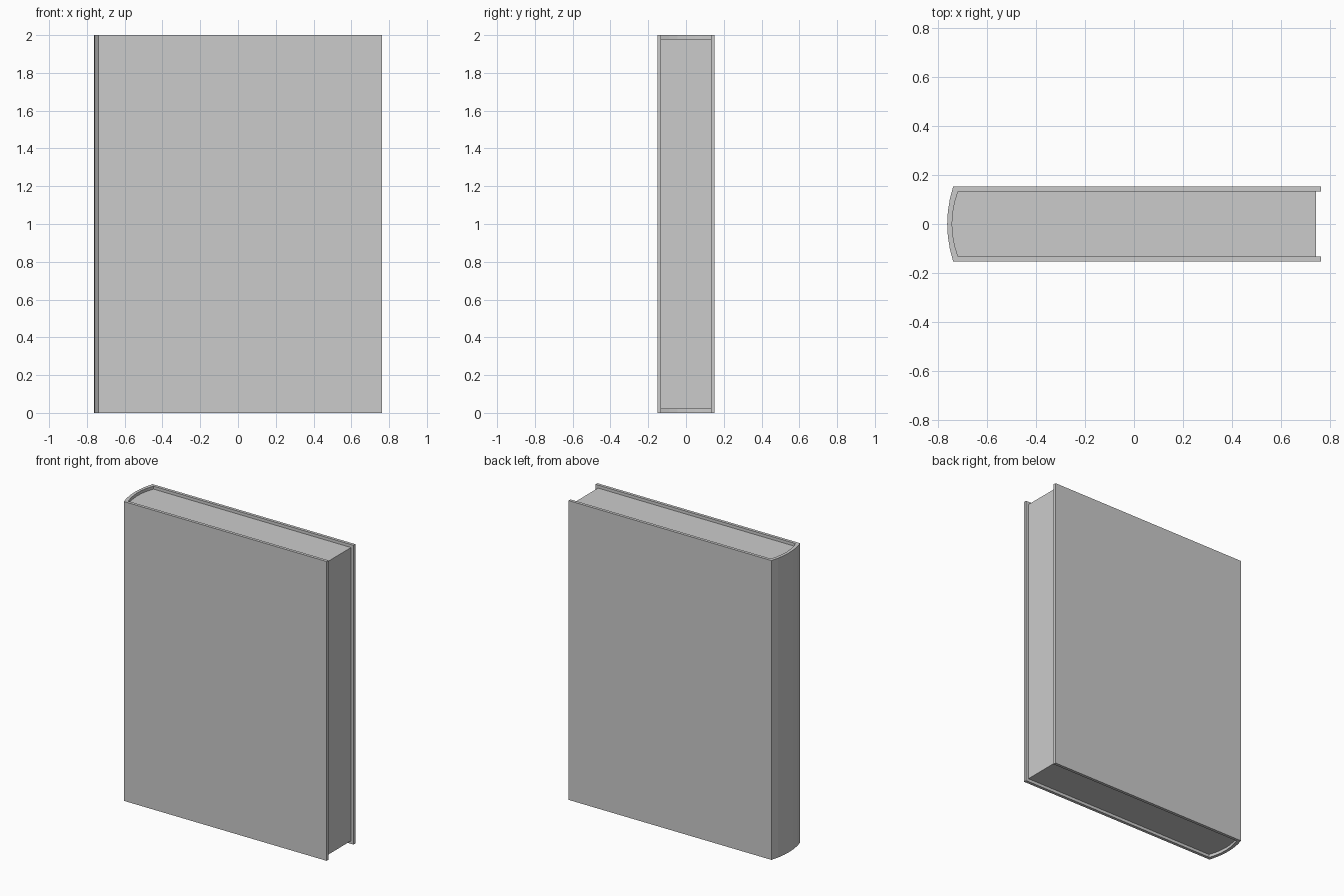
import bpy, bmesh

if "Cube" in bpy.data.objects:
    bpy.data.objects.remove(bpy.data.objects["Cube"])

HALF_W, HALF_T, HEIGHT = 0.762, 0.152, 2.0
BOARD = 0.02
SEGS = 6


def spine_arc(x_edge, x_mid, half):
    """Shallow bowed arc from +y to -y."""
    pts = []
    for i in range(SEGS + 1):
        t = 1 - 2 * i / SEGS
        pts.append((x_mid + (x_edge - x_mid) * t * t, half * t))
    return pts


def add_object(name, bm):
    bmesh.ops.recalc_face_normals(bm, faces=bm.faces)
    mesh = bpy.data.meshes.new(name)
    bm.to_mesh(mesh)
    bm.free()
    obj = bpy.data.objects.new(name, mesh)
    bpy.context.collection.objects.link(obj)
    return obj


def extrude_up(bm, faces, height):
    geo = bmesh.ops.extrude_face_region(bm, geom=faces, use_keep_orig=True)["geom"]
    verts = [g for g in geo if isinstance(g, bmesh.types.BMVert)]
    bmesh.ops.translate(bm, verts=verts, vec=(0, 0, height))


inner_t = HALF_T - BOARD
outer = spine_arc(-0.738, -HALF_W, HALF_T)
inner = spine_arc(-0.718, -HALF_W + BOARD, inner_t)

# Hard cover: two boards joined by the bowed spine
bm = bmesh.new()
outer_path = [(HALF_W, HALF_T)] + outer + [(HALF_W, -HALF_T)]
inner_path = [(HALF_W, inner_t)] + inner + [(HALF_W, -inner_t)]
vo = [bm.verts.new((x, y, 0)) for x, y in outer_path]
vi = [bm.verts.new((x, y, 0)) for x, y in inner_path]
strip = [bm.faces.new((vo[i], vo[i + 1], vi[i + 1], vi[i])) for i in range(len(vo) - 1)]
extrude_up(bm, strip, HEIGHT)
add_object("cover", bm)

# Page block: set back from the top, bottom and fore edge
bm = bmesh.new()
outline = [(0.743, inner_t)] + inner + [(0.743, -inner_t)]
face = bm.faces.new([bm.verts.new((x, y, BOARD)) for x, y in outline])
extrude_up(bm, [face], HEIGHT - 2 * BOARD)
add_object("pages", bm)
